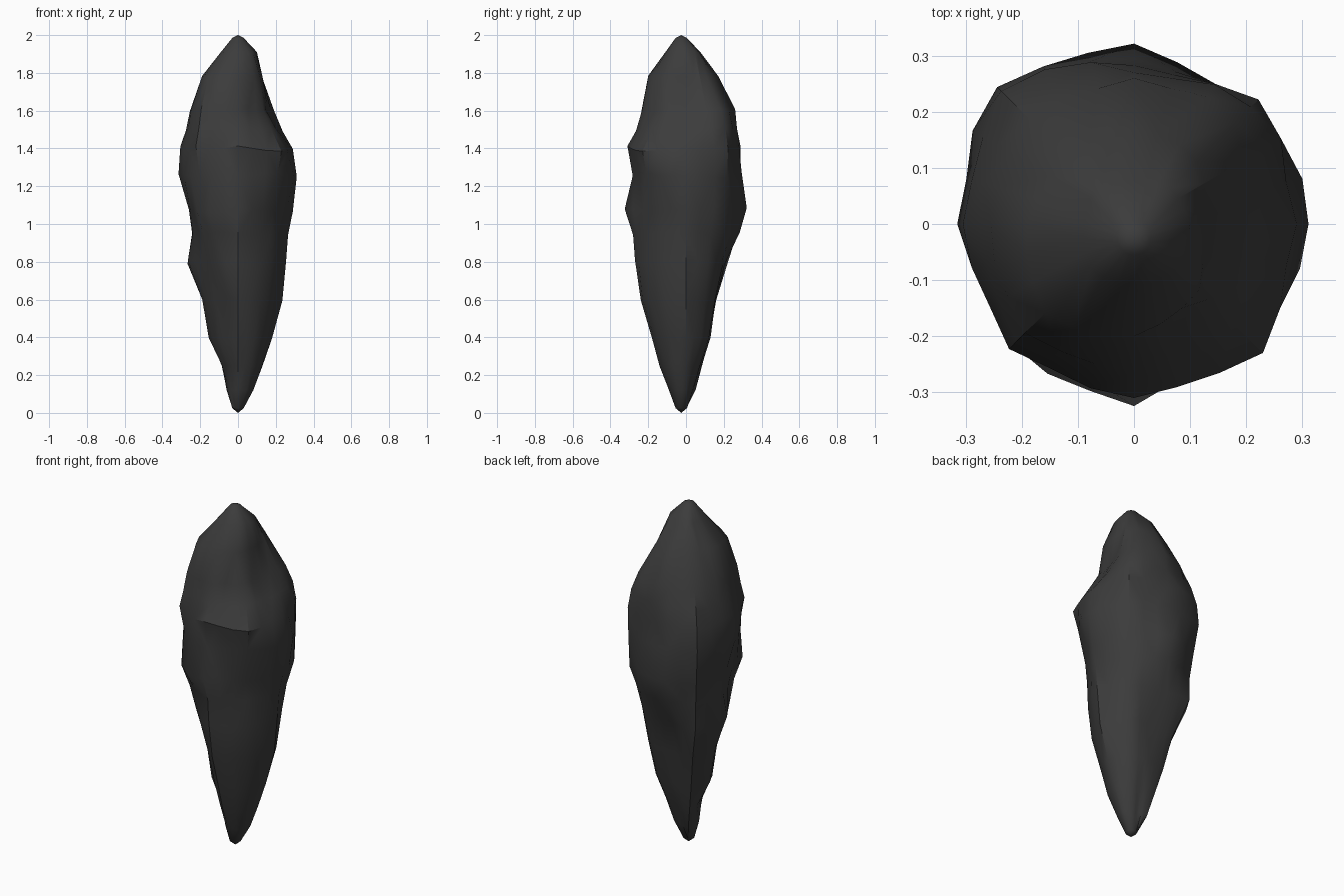
import bpy, bmesh, math, random
from mathutils import Vector

if "Cube" in bpy.data.objects:
    bpy.data.objects.remove(bpy.data.objects["Cube"])

random.seed(4)
SIDES = 24

# Height, then radius towards E, NE, N, NW, W, SW, S, SE
LEVELS = [
    (0.12, .08, .05, .04, .07, .06, .07, .09, .09),
    (0.25, .13, .095, .08, .11, .08, .085, .14, .14),
    (0.40, .18, .155, .13, .155, .155, .145, .18, .175),
    (0.60, .235, .195, .165, .215, .19, .19, .25, .225),
    (0.80, .255, .23, .21, .295, .265, .225, .27, .245),
    (0.95, .265, .27, .285, .295, .24, .26, .28, .25),
    (1.07, .29, .31, .325, .315, .26, .305, .325, .26),
    (1.26, .31, .335, .31, .345, .315, .29, .295, .295),
    (1.40, .29, .325, .29, .335, .305, .315, .31, .325),
    (1.50, .22, .295, .27, .305, .275, .295, .265, .255),
    (1.60, .16, .265, .26, .265, .255, .275, .235, .205),
    (1.78, .13, .165, .17, .175, .19, .225, .20, .165),
    (1.91, .10, .09, .075, .095, .09, .11, .11, .11),
]
# Broad chipped hollows (bulge where negative): centre, reach, depth
DENTS = [((-.12, -.2, .55), .2, .035), ((.14, -.2, 1.62), .16, .025),
         ((.2, .15, 1.7), .18, .02), ((.03, -.3, 1.2), .13, .025),
         ((-.1, .2, .65), .2, .02), ((.15, .28, 1.25), .25, .04),
         ((.31, -.14, 1.25), .15, -.015)]


def radius(row, angle):
    # smooth periodic interpolation between the eight directions
    t = angle / (math.pi / 4)
    i, f = int(t), t - int(t)
    a, b, c, d = (row[1 + (i + k) % 8] for k in (-1, 0, 1, 2))
    return b + .5 * f * (c - a + f * (2*a - 5*b + 4*c - d + f * (3*(b - c) + d - a)))


def cap_ring(z, r):
    return [Vector((r * math.cos(k * math.tau / SIDES),
                    r * math.sin(k * math.tau / SIDES) - .025, z)) for k in range(SIDES)]


# Stack the cross-sections, with slight roughness
rings = [cap_ring(.025, .03)]
for row in LEVELS:
    ring = []
    for k in range(SIDES):
        a = k * math.tau / SIDES
        r = radius(row, a) * (1 if k % 3 == 0 else random.uniform(.94, .99))
        p = Vector((r * math.cos(a), r * math.sin(a),
                    row[0] + random.uniform(-.06, .06) * max(0, r - .08)))
        for centre, reach, depth in DENTS:
            w = max(0, 1 - (p - Vector(centre)).length / reach)
            s = 1 - depth * w / max(r, .05)
            p.x *= s
            p.y *= s
        ring.append(p)
    rings.append(ring)
rings.append(cap_ring(1.985, .03))

bm = bmesh.new()
loops = [[bm.verts.new(p) for p in ring] for ring in rings]
for lo, hi in zip(loops, loops[1:]):
    for k in range(SIDES):
        n = (k + 1) % SIDES
        bm.faces.new((lo[k], lo[n], hi[n], hi[k]))
# Blunt points at both ends
for loop, z in ((loops[0], 0), (loops[-1], 2)):
    tip = bm.verts.new((0, -.025, z))
    for k in range(SIDES):
        bm.faces.new((loop[k], loop[(k + 1) % SIDES], tip))
bmesh.ops.triangulate(bm, faces=bm.faces[:])
bmesh.ops.recalc_face_normals(bm, faces=bm.faces[:])

mesh = bpy.data.meshes.new("rock_shard")
bm.to_mesh(mesh)
bm.free()
rock = bpy.data.objects.new("rock_shard", mesh)
bpy.context.collection.objects.link(rock)

# Dark stone
stone = bpy.data.materials.new("dark_stone")
stone.diffuse_color = (.045, .045, .045, 1)
stone.use_nodes = True
stone.node_tree.nodes["Principled BSDF"].inputs["Base Color"].default_value = stone.diffuse_color
mesh.materials.append(stone)

bpy.context.view_layer.objects.active = rock
rock.select_set(True)
bpy.ops.object.shade_smooth_by_angle(angle=math.radians(35))
